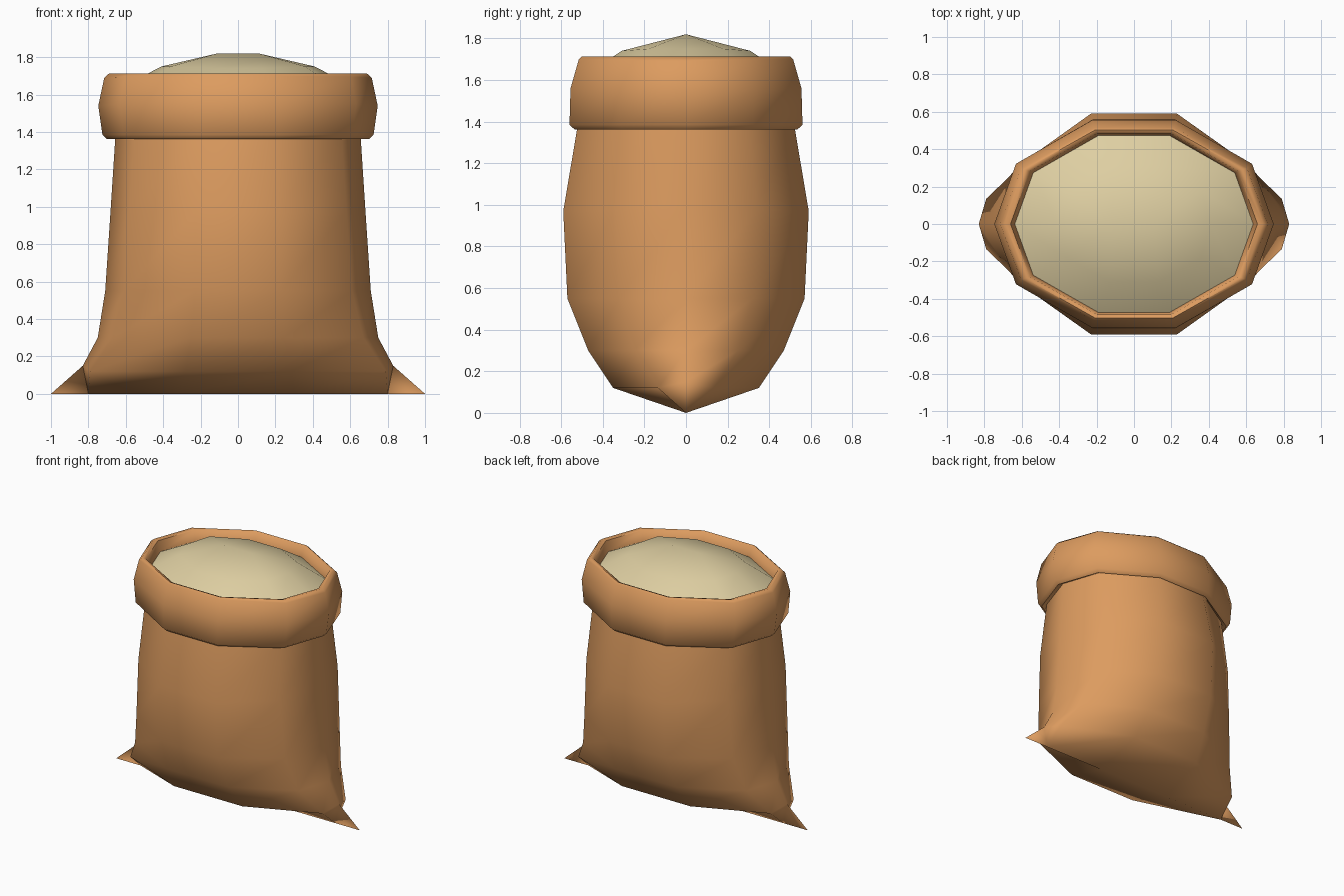
import bpy, bmesh

if "Cube" in bpy.data.objects:
    bpy.data.objects.remove(bpy.data.objects["Cube"])


def material(name, col):
    m = bpy.data.materials.new(name)
    m.diffuse_color = (*col, 1)
    m.use_nodes = True
    m.node_tree.nodes["Principled BSDF"].inputs["Base Color"].default_value = m.diffuse_color
    return m


burlap = material("burlap orange", (0.72, 0.33, 0.115))
grain_mat = material("pale grain", (0.73, 0.62, 0.36))


def ring(xa, za, xb, yb, zb, xc, yc, zc):
    """Ten-sided ring from side point a, corner point b and front point c."""
    return [(xa, 0, za), (xb, yb, zb), (xc, yc, zc), (-xc, yc, zc), (-xb, yb, zb),
            (-xa, 0, za), (-xb, -yb, zb), (-xc, -yc, zc), (xc, -yc, zc), (xb, -yb, zb)]


def oval(rx, ry, zx, zy=None):
    """Regular flattened ten-sided ring."""
    zy = zx if zy is None else zy
    return ring(rx, zx, rx * 0.845, ry * 0.58, (zx + zy) / 2, rx * 0.3, ry, zy)


def loft(name, rings, mat, angle=60):
    bm = bmesh.new()
    rows = [[bm.verts.new(p) for p in r] for r in rings]
    for lo, hi in zip(rows, rows[1:]):
        for i in range(10):
            j = (i + 1) % 10
            bm.faces.new((lo[i], lo[j], hi[j], hi[i]))
    # rings squashed flat to y = 0 merge into a seam
    bmesh.ops.remove_doubles(bm, verts=bm.verts, dist=0.0005)
    bmesh.ops.recalc_face_normals(bm, faces=bm.faces)
    # open shells: make sure normals face away from the middle / upward
    me = bpy.data.meshes.new(name)
    bm.to_mesh(me)
    bm.free()
    ob = bpy.data.objects.new(name, me)
    bpy.context.collection.objects.link(ob)
    me.materials.append(mat)
    bpy.ops.object.select_all(action='DESELECT')
    ob.select_set(True)
    bpy.context.view_layer.objects.active = ob
    bpy.ops.object.shade_smooth_by_angle(angle=angle * 3.14159 / 180)
    return ob


# sack body: bottom seam with pointed corners, bulging up to the neck
# then the rolled collar continues from the neck out and over to the mouth
loft("sack", [
    ring(1.00, 0.00, 0.80, 0.00, 0.00, 0.30, 0.00, 0.00),
    ring(0.83, 0.15, 0.79, 0.135, 0.12, 0.28, 0.35, 0.12),
    ring(0.75, 0.30, 0.67, 0.25, 0.30, 0.25, 0.47, 0.30),
    ring(0.71, 0.55, 0.61, 0.32, 0.55, 0.23, 0.57, 0.55),
    ring(0.68, 1.00, 0.58, 0.34, 0.98, 0.23, 0.59, 0.97),
    oval(0.655, 0.52, 1.385),
    oval(0.70, 0.535, 1.362),
    oval(0.725, 0.56, 1.385),
    oval(0.747, 0.555, 1.54, 1.56),
    oval(0.715, 0.515, 1.69, 1.70),
    oval(0.69, 0.503, 1.712),
    oval(0.66, 0.485, 1.705),
    oval(0.637, 0.472, 1.63),
], burlap)

# heaped grain: dome with a short ridge
loft("grain", [
    oval(0.64, 0.474, 1.63),
    ring(0.41, 1.75, 0.36, 0.18, 1.75, 0.13, 0.31, 1.74),
    ring(0.11, 1.82, 0.11, 0.0, 1.82, 0.11, 0.0, 1.82),
], grain_mat)
